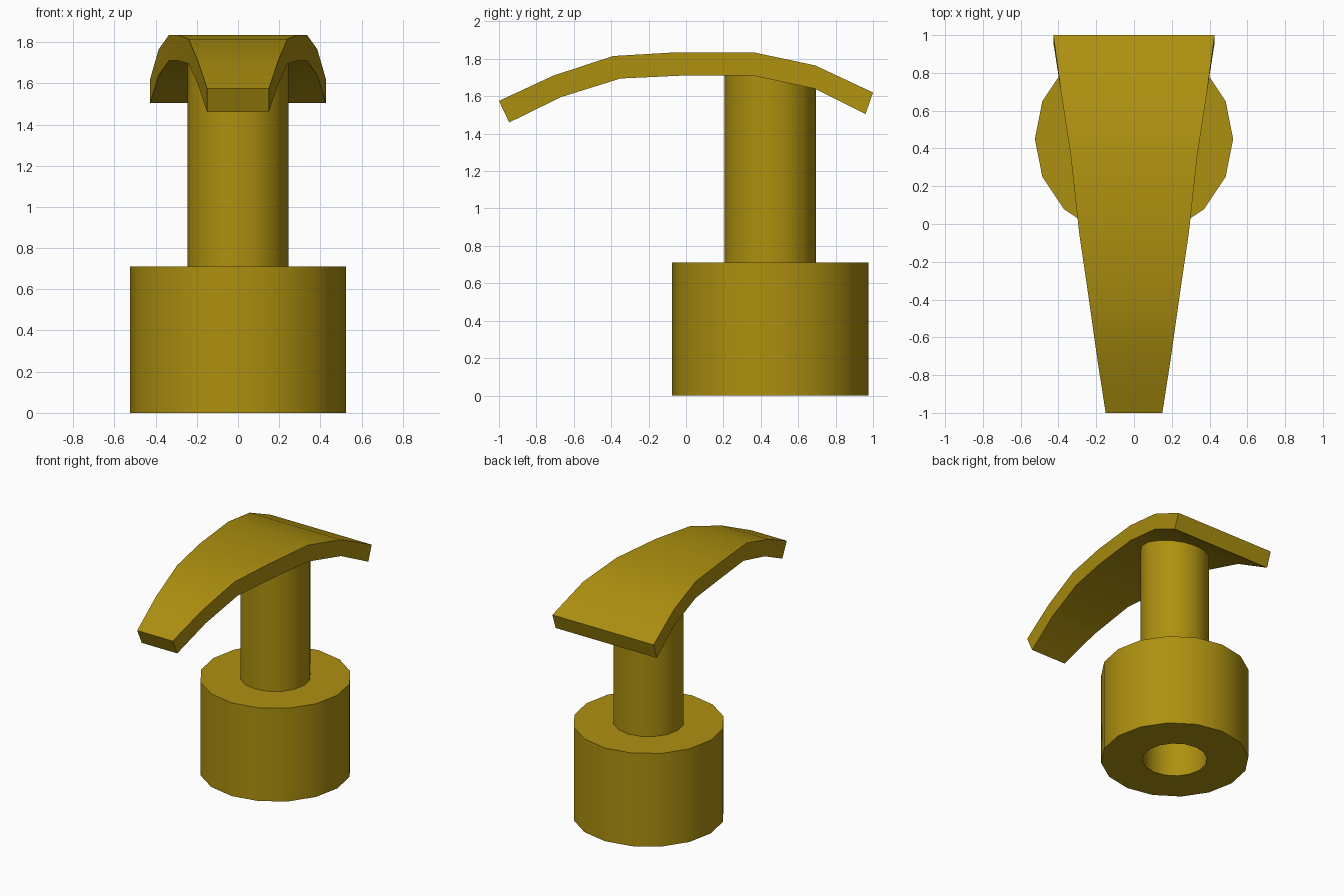
import bpy
import math

cube = bpy.data.objects.get("Cube")
if cube:
    bpy.data.objects.remove(cube, do_unlink=True)

gold = bpy.data.materials.new("dark_gold")
gold.use_nodes = True
colour = (0.42, 0.28, 0.005, 1)
gold.diffuse_color = colour
gold.node_tree.nodes["Principled BSDF"].inputs["Base Color"].default_value = colour

SIDES = 16
AXIS_Y = 0.45


def add_object(name, verts, faces):
    mesh = bpy.data.meshes.new(name)
    mesh.from_pydata(verts, [], faces)
    mesh.materials.append(gold)
    obj = bpy.data.objects.new(name, mesh)
    bpy.context.collection.objects.link(obj)
    bpy.ops.object.select_all(action="DESELECT")
    obj.select_set(True)
    bpy.context.view_layer.objects.active = obj
    bpy.ops.object.mode_set(mode="EDIT")
    bpy.ops.mesh.select_all(action="SELECT")
    bpy.ops.mesh.normals_make_consistent(inside=False)
    bpy.ops.object.mode_set(mode="OBJECT")
    bpy.ops.object.shade_smooth_by_angle(angle=math.radians(30))
    return obj


def tube(name, inner, outer, bottom, top):
    """Hollow cylinder turned from a rectangular profile."""
    profile = [(inner, bottom), (outer, bottom), (outer, top), (inner, top)]
    n = len(profile)
    verts, faces = [], []
    for i in range(SIDES):
        a = math.tau * i / SIDES
        verts += [(r * math.cos(a), AXIS_Y + r * math.sin(a), z) for r, z in profile]
        j = (i + 1) % SIDES
        for k in range(n):
            m = (k + 1) % n
            faces.append((i * n + k, j * n + k, j * n + m, i * n + m))
    return add_object(name, verts, faces)


# Round base and post, with a bore open at the bottom
tube("base", 0.23, 0.525, 0, 0.71)
tube("post", 0.23, 0.245, 0.71, 1.72)

# Curved tapering handle: half width, then top and bottom (y, z)
stations = [
    (0.15, (-1.0, 1.575), (-0.945, 1.46)),
    (0.195, (-0.71, 1.71), (-0.67, 1.595)),
    (0.24, (-0.39, 1.815), (-0.35, 1.695)),
    (0.29, (-0.05, 1.835), (-0.03, 1.71)),
    (0.335, (0.36, 1.835), (0.36, 1.71)),
    (0.385, (0.69, 1.765), (0.69, 1.64)),
    (0.427, (1.0, 1.62), (0.96, 1.505)),
]
verts, faces = [], []
for i, (w, top, bottom) in enumerate(stations):
    verts += [(-w, *top), (w, *top), (w, *bottom), (-w, *bottom)]
    if i:
        a, b = 4 * i - 4, 4 * i
        for k in range(4):
            m = (k + 1) % 4
            faces.append((a + k, a + m, b + m, b + k))
last = len(verts) - 4
faces += [(0, 1, 2, 3), tuple(range(last, last + 4))]
add_object("handle", verts, faces)
